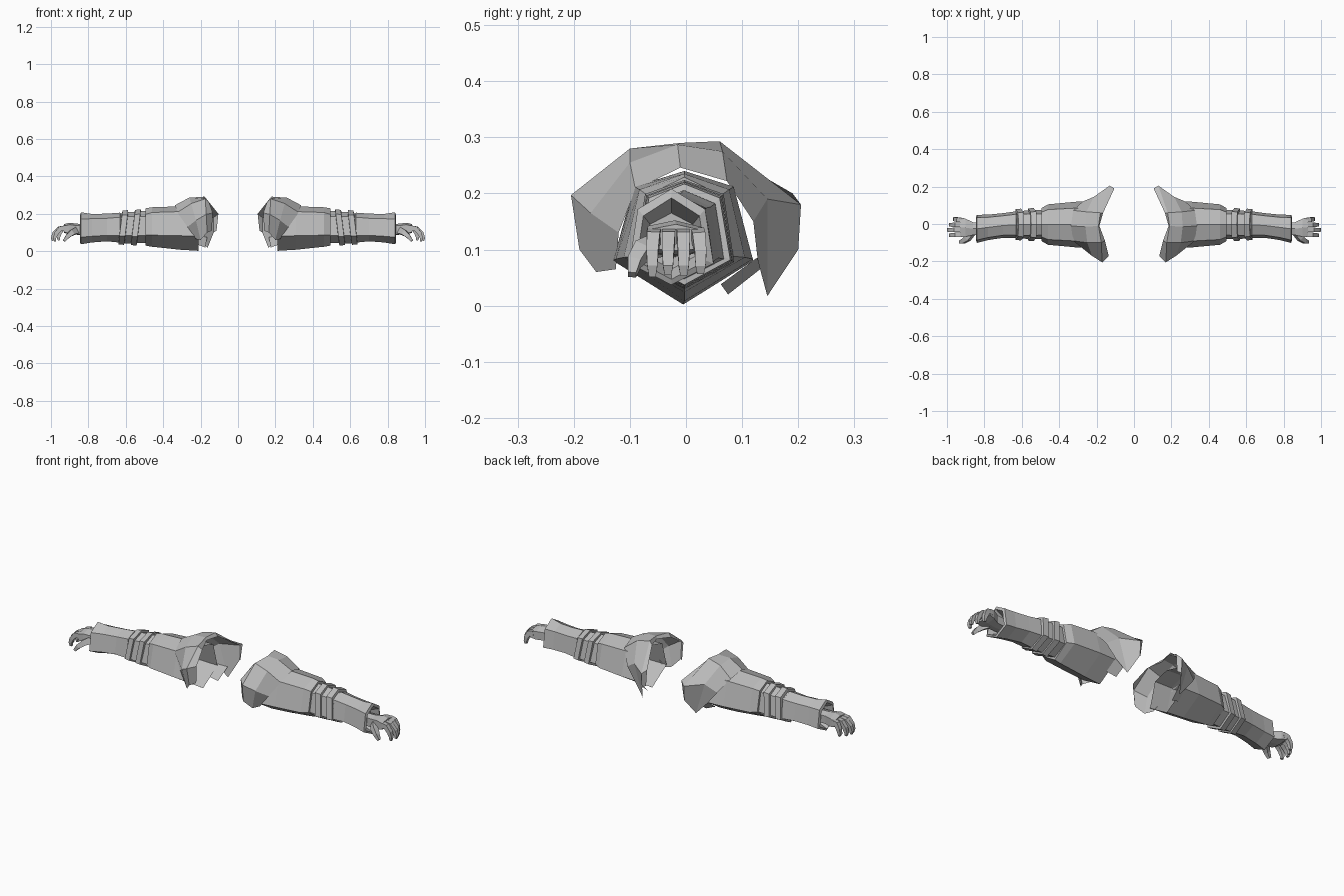
import bpy
import bmesh
from mathutils import Vector

grey = bpy.data.materials.new("cloth grey")
grey.diffuse_color = (0.5, 0.5, 0.5, 1)


def loft(name, rings, closed=True, caps=(False, False)):
    """Skin rings of points into a flat-shaded part, mirrored to the other arm."""
    bm = bmesh.new()
    vs = [[bm.verts.new(p) for p in r] for r in rings]
    n = len(vs[0])
    for a, b in zip(vs, vs[1:]):
        for i in range(n if closed else n - 1):
            j = (i + 1) % n
            bm.faces.new((a[i], b[i], b[j], a[j]))
    if caps[0]:
        bm.faces.new(vs[0])
    if caps[1]:
        bm.faces.new(vs[-1][::-1])
    me = bpy.data.meshes.new(name)
    bm.to_mesh(me)
    bm.free()
    me.materials.append(grey)
    ob = bpy.data.objects.new(name, me)
    bpy.context.collection.objects.link(ob)
    ob.modifiers.new("other_arm", 'MIRROR').use_mirror_merge = False
    return ob


def section(x, cy, wu, wl, zt, zu, zl, zb, tilt=0.0):
    """Ridged hexagon: lower corners, upper corners, top ridge, bottom keel."""
    pts = [(cy - wl, zl), (cy - wu, zu), (cy, zt), (cy + wu, zu), (cy + wl, zl), (cy, zb)]
    mid = (zt + zb) / 2
    return [(x - tilt * (z - mid), y, z) for y, z in pts]


def tube(name, path, widths, heights):
    """Four-sided tapering tube along a path."""
    pts = [Vector(p) for p in path]
    rings = []
    for i, p in enumerate(pts):
        d = (pts[min(i + 1, len(pts) - 1)] - pts[max(i - 1, 0)]).normalized()
        side = Vector((0, -1, 0))
        side = (side - d * side.dot(d)).normalized() * widths[i] / 2
        up = side.normalized().cross(d) * heights[i] / 2
        rings.append([p + side - up, p + side + up, p - side + up, p - side - up])
    return loft(name, rings, caps=(True, True))


# Upper sleeve, open at the shoulder
loft("upper_sleeve", [
    section(.21, -.005, .088, .125, .235, .212, .080, .002),
    section(.31, -.003, .088, .122, .240, .212, .083, .008),
    section(.46, -.003, .080, .108, .235, .207, .086, .024),
    section(.495, -.003, .066, .088, .229, .197, .088, .030),
    section(.495, -.003, .050, .066, .205, .180, .090, .050),
], caps=(False, True))

# Elbow wrap between the sleeve and the forearm
loft("elbow_wrap", [
    section(.485, -.003, .056, .076, .215, .185, .085, .045),
    section(.535, -.003, .058, .078, .213, .187, .085, .043),
    section(.60, -.004, .056, .074, .207, .184, .083, .042),
    section(.64, -.006, .052, .068, .200, .178, .083, .048),
], caps=(True, True))

# Two slanted straps around the elbow
for name, x, grow in (("upper_strap", .545, .012), ("lower_strap", .612, .008)):
    def strap(dx, g):
        return section(x + dx, -.003, .058 + g, .077 + g, .212 + g,
                       .187 + g, .084 - g / 2, .042 - g, .12)
    loft(name, [strap(-.016, -.008), strap(-.014, grow), strap(.016, grow - .003),
                strap(.018, -.008)], caps=(True, True))

# Forearm gauntlet flaring into a hollow cuff
loft("gauntlet", [
    section(.625, -.004, .050, .066, .200, .177, .085, .049),
    section(.63, -.004, .056, .072, .206, .182, .083, .046),
    section(.70, -.008, .052, .066, .201, .176, .085, .053),
    section(.78, -.018, .054, .068, .199, .174, .080, .047),
    section(.84, -.026, .060, .075, .208, .172, .075, .037),
    section(.845, -.026, .050, .062, .192, .160, .080, .047),
    section(.80, -.026, .038, .046, .165, .145, .090, .065),
], caps=(True, True))

# Palm
loft("palm", [
    [(x, cy - w, zb), (x, cy - w, zt - .01), (x, cy, zt), (x, cy + w, zt - .012),
     (x, cy + w, zb), (x, cy, zb - .004)]
    for x, cy, w, zb, zt in ((.79, -.025, .032, .09, .145), (.86, -.025, .034, .092, .147),
                             (.90, -.020, .048, .095, .152), (.93, -.018, .052, .102, .145))
], caps=(True, True))

# Four fingers curling downward: root y, tip y, reach, tip height
for name, y0, y1, r, zt in (("index_finger", -.056, -.060, .988, .052),
                            ("middle_finger", -.030, -.032, 1.0, .056),
                            ("ring_finger", -.005, -.004, .988, .054),
                            ("little_finger", .020, .026, .968, .058)):
    e = r - .0075
    s = e - .92
    tube(name, [(.915, y0, .124), (.92 + s * .5, (y0 + y1) / 2, .120),
                (.92 + s * .85, y1, .095), (e, y1, .070), (e - .003, y1, zt)],
         (.024, .023, .021, .018, .012), (.030, .026, .022, .016, .011))

# Thumb
tube("thumb", [(.865, -.045, .110), (.890, -.078, .098), (.912, -.092, .078),
               (.930, -.096, .055)], (.030, .030, .024, .014), (.036, .030, .022, .014))

# Shoulder mantle: open shell from the folded inner rim out to the arm collar
mantle = [
    [(.14, -.165, .11), (.135, -.170, .205), (.155, -.09, .262), (.185, -.01, .275),
     (.165, .06, .275), (.105, .19, .20), (.115, .185, .11)],
    [(.165, -.19, .10), (.170, -.205, .197), (.175, -.10, .280), (.19, -.01, .290),
     (.18, .06, .293), (.130, .205, .18), (.130, .20, .10)],
    [(.20, -.16, .06), (.225, -.17, .165), (.25, -.10, .255), (.26, -.015, .287),
     (.255, .065, .275), (.215, .145, .19), (.163, .145, .017)],
    [(.225, -.125, .065), (.27, -.12, .13), (.325, -.09, .207), (.337, -.01, .246),
     (.325, .073, .222), (.275, .12, .15), (.22, .128, .08)],
]
loft("shoulder_mantle", mantle, closed=False)

# Torn cloth point hanging behind the sleeve
loft("hanging_cloth_point", [[(.175, .075, .020), (.165, .145, .075)],
                             [(.225, .062, .038), (.22, .126, .085)]], closed=False)
